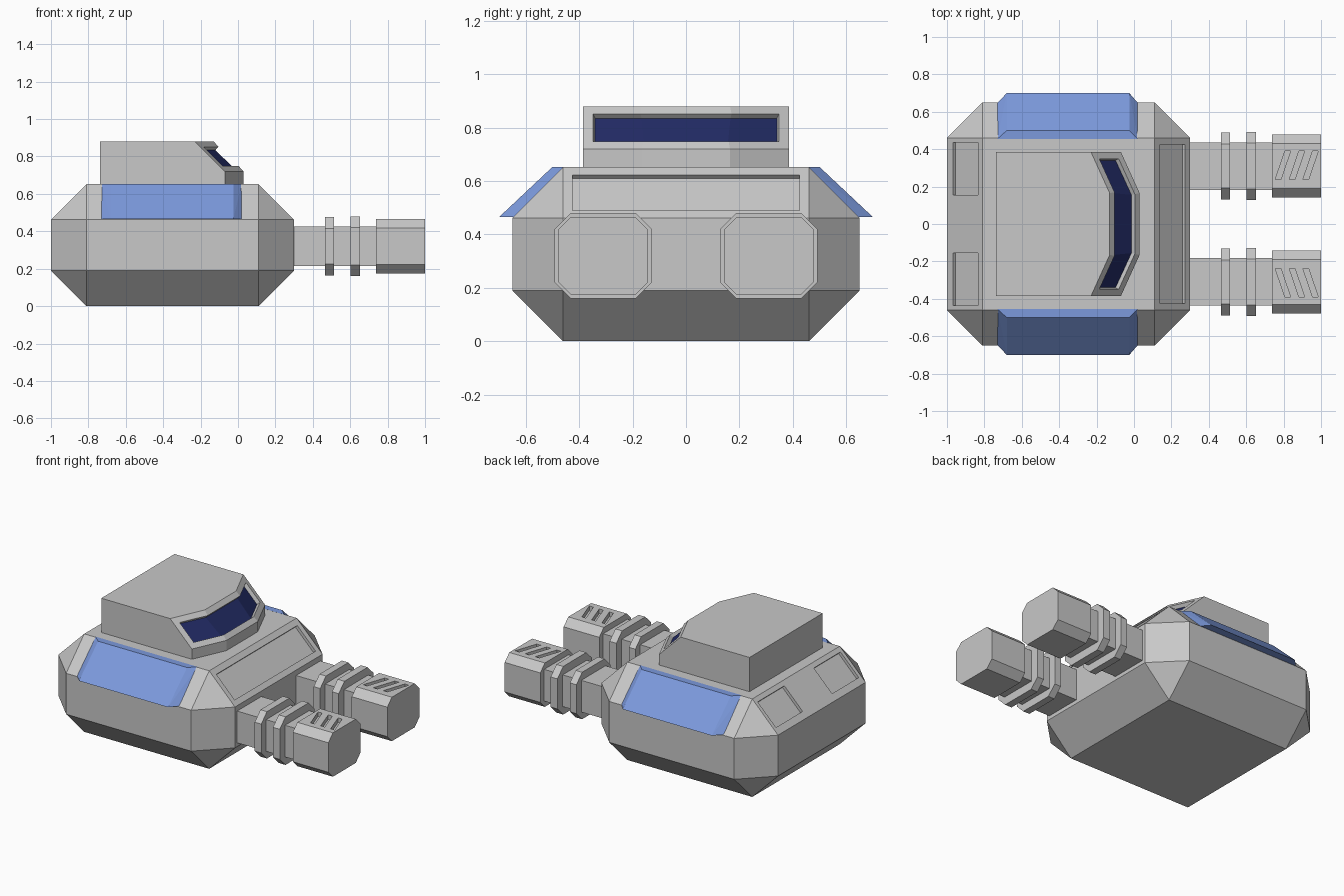
import bpy, bmesh, math
from itertools import product
from mathutils import Matrix

if "Cube" in bpy.data.objects:
    bpy.data.objects.remove(bpy.data.objects["Cube"])


def material(name, rgb):
    m = bpy.data.materials.new(name)
    m.diffuse_color = (*rgb, 1)
    m.use_nodes = True
    m.node_tree.nodes["Principled BSDF"].inputs["Base Color"].default_value = m.diffuse_color
    return m


GREY = material("hull grey", (0.58, 0.58, 0.58))
BLUE = material("panel blue", (0.2, 0.32, 0.72))
NAVY = material("window navy", (0.016, 0.024, 0.13))


def finish(name, bm, *mats):
    bmesh.ops.recalc_face_normals(bm, faces=bm.faces)
    mesh = bpy.data.meshes.new(name)
    bm.to_mesh(mesh)
    bm.free()
    for m in mats:
        mesh.materials.append(m)
    ob = bpy.data.objects.new(name, mesh)
    bpy.context.collection.objects.link(ob)
    return ob


def hull(name, pts, mat=GREY):
    """Convex solid around a set of points."""
    bm = bmesh.new()
    for p in pts:
        bm.verts.new(p)
    bmesh.ops.convex_hull(bm, input=bm.verts)
    bmesh.ops.dissolve_limit(bm, angle_limit=0.01, verts=bm.verts, edges=bm.edges)
    return finish(name, bm, mat)


def octagon_bar(name, x0, x1, yc, zc, hy, hz, c):
    """Bar along x with chamfered long edges."""
    return hull(name, [(x, yc + sy * a, zc + sz * b)
                       for x in (x0, x1) for sy, sz in product((-1, 1), repeat=2)
                       for a, b in ((hy - c, hz), (hy, hz - c))])


def slope_cutter(x, y, z, length, width, angle):
    bm = bmesh.new()
    bmesh.ops.create_cube(bm, size=1, matrix=Matrix.Translation((x, y, z))
                          @ Matrix.Rotation(math.radians(angle), 4, 'Y')
                          @ Matrix.Diagonal((length, width, 0.04, 1)))
    return finish("cutter", bm, GREY)


def carve(ob, cutters):
    """Subtract the cutters, bake the result and remove them."""
    for c in cutters:
        c.hide_render = True
        mod = ob.modifiers.new("cut", 'BOOLEAN')
        mod.operation = 'DIFFERENCE'
        mod.solver = 'EXACT'
        mod.object = c
    bpy.context.view_layer.update()
    deps = bpy.context.evaluated_depsgraph_get()
    mesh = bpy.data.meshes.new_from_object(ob.evaluated_get(deps))
    ob.modifiers.clear()
    ob.data = mesh
    for c in cutters:
        bpy.data.objects.remove(c, do_unlink=True)


# Main hull: box with every edge chamfered
HX, HY, HZ, C = 0.65, 0.65, 0.326, 0.19
body = hull("main_hull", [(-0.35 + sx * (HX - C * i), sy * (HY - C * j), HZ + sz * (HZ - C * k))
                          for sx, sy, sz in product((-1, 1), repeat=3)
                          for i, j, k in ((0, 1, 1), (1, 0, 1), (1, 1, 0))])
carve(body, [slope_cutter(0.206, 0, 0.556, 0.19, 0.85, 45),
             slope_cutter(-0.9, 0.295, 0.562, 0.19, 0.28, -45),
             slope_cutter(-0.9, -0.295, 0.562, 0.19, 0.28, -45)])

# Turret: sections across y, with a folded sloping front
bm = bmesh.new()
rows = []
for y, dx in ((-0.385, -0.1), (-0.165, 0), (0.165, 0), (0.385, -0.1)):
    rows.append([bm.verts.new((x, y, z)) for x, z in
                 ((-0.737, 0.64), (-0.737, 0.88), (-0.13 + dx, 0.88),
                  (0.03 + dx, 0.72), (0.03 + dx, 0.64))])
slope = []
for a, b in zip(rows, rows[1:]):
    for j in range(5):
        k = (j + 1) % 5
        f = bm.faces.new((a[j], a[k], b[k], b[j]))
        if j == 2:
            slope.append(f)
bm.faces.new(rows[0])
bm.faces.new(rows[-1])
bmesh.ops.recalc_face_normals(bm, faces=bm.faces)
# Recessed window in the sloping front
bmesh.ops.inset_region(bm, faces=slope, thickness=0.038, depth=0, use_even_offset=True)
bmesh.ops.inset_region(bm, faces=slope, thickness=0.001, depth=-0.025, use_even_offset=True)
for f in slope:
    f.material_index = 1
finish("turret", bm, GREY, NAVY)

for s, side in ((1, "left"), (-1, "right")):
    # Raised blue side panel with bevelled ends
    hull(side + "_side_panel",
         [(x, s * y, z) for x in (-0.73, 0.02) for y, z in ((0.455, 0.653), (0.648, 0.465))]
         + [(x, s * y, z) for x in (-0.68, -0.025) for y, z in ((0.5, 0.653), (0.7, 0.465))],
         BLUE)

    # Gun: square barrel, two collars, chamfered muzzle block
    yc = s * 0.31
    hull(side + "_barrel", [(x, yc + a, z) for x in (0.25, 0.78)
                            for a in (-0.127, 0.127) for z in (0.215, 0.426)])
    octagon_bar(side + "_inner_collar", 0.465, 0.513, yc, 0.32, 0.178, 0.156, 0.06)
    octagon_bar(side + "_outer_collar", 0.602, 0.652, yc, 0.32, 0.182, 0.16, 0.06)
    muzzle = octagon_bar(side + "_muzzle", 0.738, 1.0, yc, 0.32, 0.168, 0.146, 0.048)
    # Slanted cooling slots on top of the muzzle
    carve(muzzle, [hull("cutter", [(x + w, s * y, z) for z in (0.436, 0.5) for w in (0, 0.03)
                                   for x, y in ((x0, 0.237), (x0 + 0.052, 0.39))])
                   for x0 in (0.755, 0.83, 0.903)])
